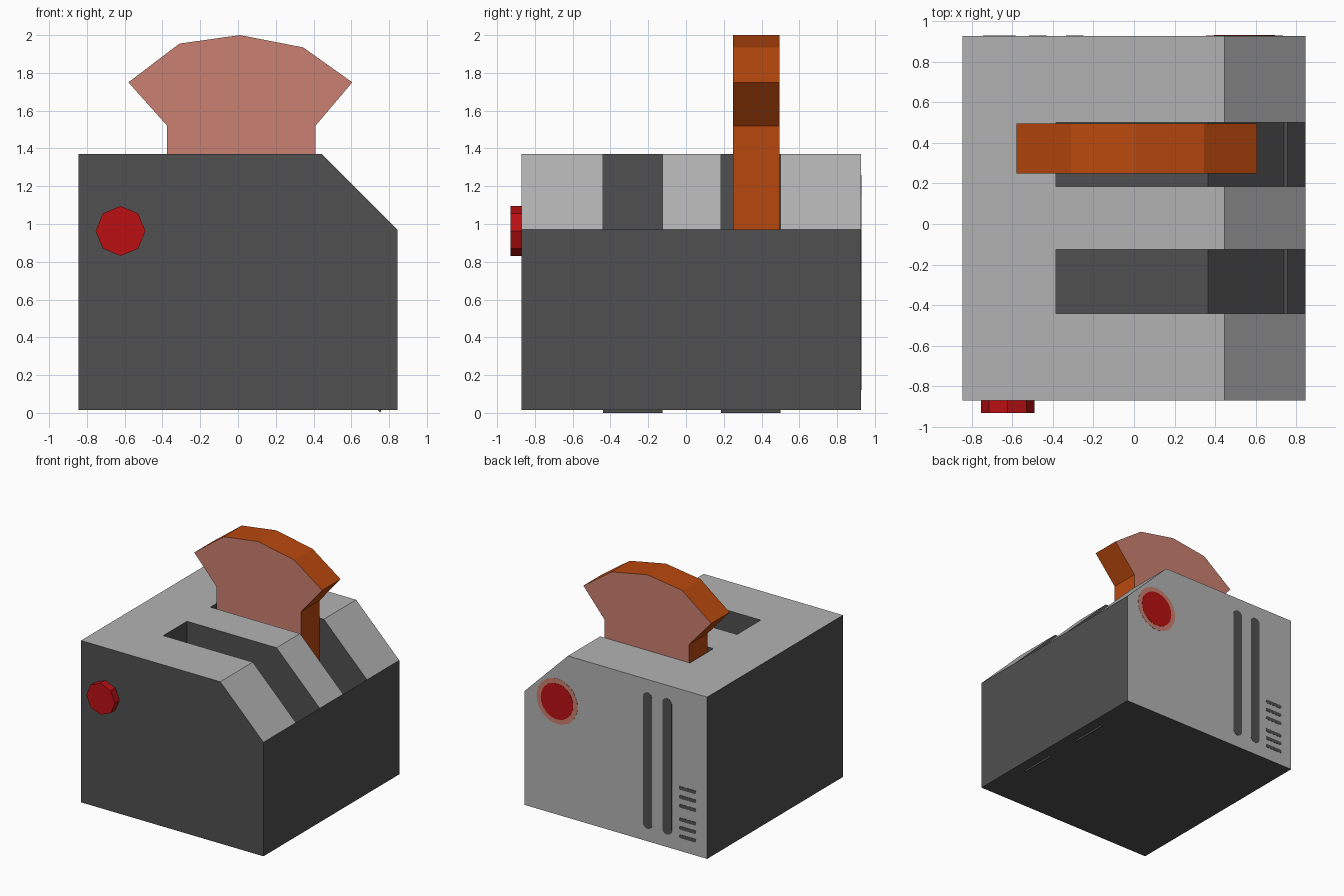
import bpy, bmesh, math

if "Cube" in bpy.data.objects:
    bpy.data.objects.remove(bpy.data.objects["Cube"])


def material(name, rgb):
    m = bpy.data.materials.new(name)
    m.diffuse_color = (*rgb, 1)
    m.use_nodes = True
    m.node_tree.nodes["Principled BSDF"].inputs["Base Color"].default_value = m.diffuse_color
    return m


LIGHT = material("light_grey", (0.45, 0.45, 0.45))
DARK = material("dark_grey", (0.08, 0.08, 0.08))
RED = material("red", (0.49, 0.005, 0.006))
BREAD = material("bread", (0.60, 0.215, 0.165))
CRUST = material("crust", (0.48, 0.065, 0.004))


def finish(name, bm, mats):
    bmesh.ops.remove_doubles(bm, verts=bm.verts, dist=1e-5)
    bmesh.ops.recalc_face_normals(bm, faces=bm.faces)
    mesh = bpy.data.meshes.new(name)
    bm.to_mesh(mesh)
    bm.free()
    for m in mats:
        mesh.materials.append(m)
    ob = bpy.data.objects.new(name, mesh)
    bpy.context.collection.objects.link(ob)
    return ob


def add_face(bm, pts):
    return bm.faces.new([bm.verts.new(p) for p in pts])


def sweep(bm, loop, y0, y1):
    """Quads between y0 and y1 along a closed x/z loop."""
    for (xa, za), (xb, zb) in zip(loop, loop[1:] + loop[:1]):
        add_face(bm, [(xa, y0, za), (xb, y0, zb), (xb, y1, zb), (xa, y1, za)])


def prism(name, loop, y0, y1, cap, side=None):
    bm = bmesh.new()
    sweep(bm, loop, y0, y1)
    for f in bm.faces:
        f.material_index = 1 if side else 0
    for y in (y0, y1):
        add_face(bm, [(x, y, z) for x, z in loop])
    return finish(name, bm, [cap, side] if side else [cap])


def circle(cx, cz, r, n):
    return [(cx + r * math.cos(2 * math.pi * i / n), cz + r * math.sin(2 * math.pi * i / n))
            for i in range(n)]


def capsule(cx, cz, w, h):
    """Rounded slit outline, either upright or lying."""
    r = min(w, h) / 2
    dx, dz = w / 2 - r, h / 2 - r
    return [(cx + math.copysign(dx, math.cos(a)) + r * math.cos(a),
             cz + math.copysign(dz, math.sin(a)) + r * math.sin(a))
            for a in (math.radians(11.25 + 22.5 * i) for i in range(16))]


# Body: solid strips and slotted strips side by side along y
BACK = 0.927
ys = [-0.87, -0.44, -0.125, 0.185, 0.5, BACK]
shell = [(0.845, 0.015), (-0.845, 0.015), (-0.845, 1.37)]
closed_top = [(-0.385, 1.37), (0.445, 1.37), (0.845, 0.97)]
slot_floor = [(-0.385, 1.37), (-0.385, 0.39), (0.365, 0.39), (0.755, 0.0), (0.845, 0.97)]
bm = bmesh.new()
for i in range(5):
    sweep(bm, shell + (slot_floor if i % 2 else closed_top), ys[i], ys[i + 1])
for y in (ys[0], ys[-1]):
    add_face(bm, [(x, y, z) for x, z in shell + closed_top])
for y in ys[1:-1]:  # slot side walls
    add_face(bm, [(x, y, z) for x, z in closed_top + slot_floor[-2:0:-1]])
bmesh.ops.remove_doubles(bm, verts=bm.verts, dist=1e-5)
bmesh.ops.recalc_face_normals(bm, faces=bm.faces)
for f in bm.faces:  # light top, slope and back; the rest dark
    c = f.calc_center_median()
    light = (f.normal.z > 0.5 and c.z > 1.1) or c.y > BACK - 0.01
    f.material_index = 0 if light else 1
finish("toaster_body", bm, [LIGHT, DARK])

# Slice of bread with crust round the edge
toast = [(-0.375, 0.7), (-0.375, 1.52), (-0.58, 1.75), (-0.31, 1.955), (0.01, 2.0),
         (0.345, 1.935), (0.605, 1.75), (0.41, 1.52), (0.405, 0.7)]
prism("toast_slice", toast, 0.25, 0.494, BREAD, CRUST)

# Front knob
prism("front_knob", circle(-0.622, 0.963, 0.132, 8), -0.93, -0.865, RED)

# Painted details on the back
prism("back_dial_ring", circle(0.545, 0.963, 0.19, 32), BACK - 0.002, BACK + 0.0015, BREAD)
prism("back_dial", circle(0.545, 0.963, 0.15, 32), BACK - 0.002, BACK + 0.003, RED)
for i, x in enumerate((-0.293, -0.474)):
    prism(f"long_slit_{i + 1}", capsule(x, 0.69, 0.088, 1.14), BACK - 0.002, BACK + 0.002, DARK)
for i, z in enumerate((0.543, 0.468, 0.393, 0.28, 0.209, 0.138)):
    prism(f"short_slit_{i + 1}", capsule(-0.664, z, 0.16, 0.03), BACK - 0.002, BACK + 0.002, DARK)
